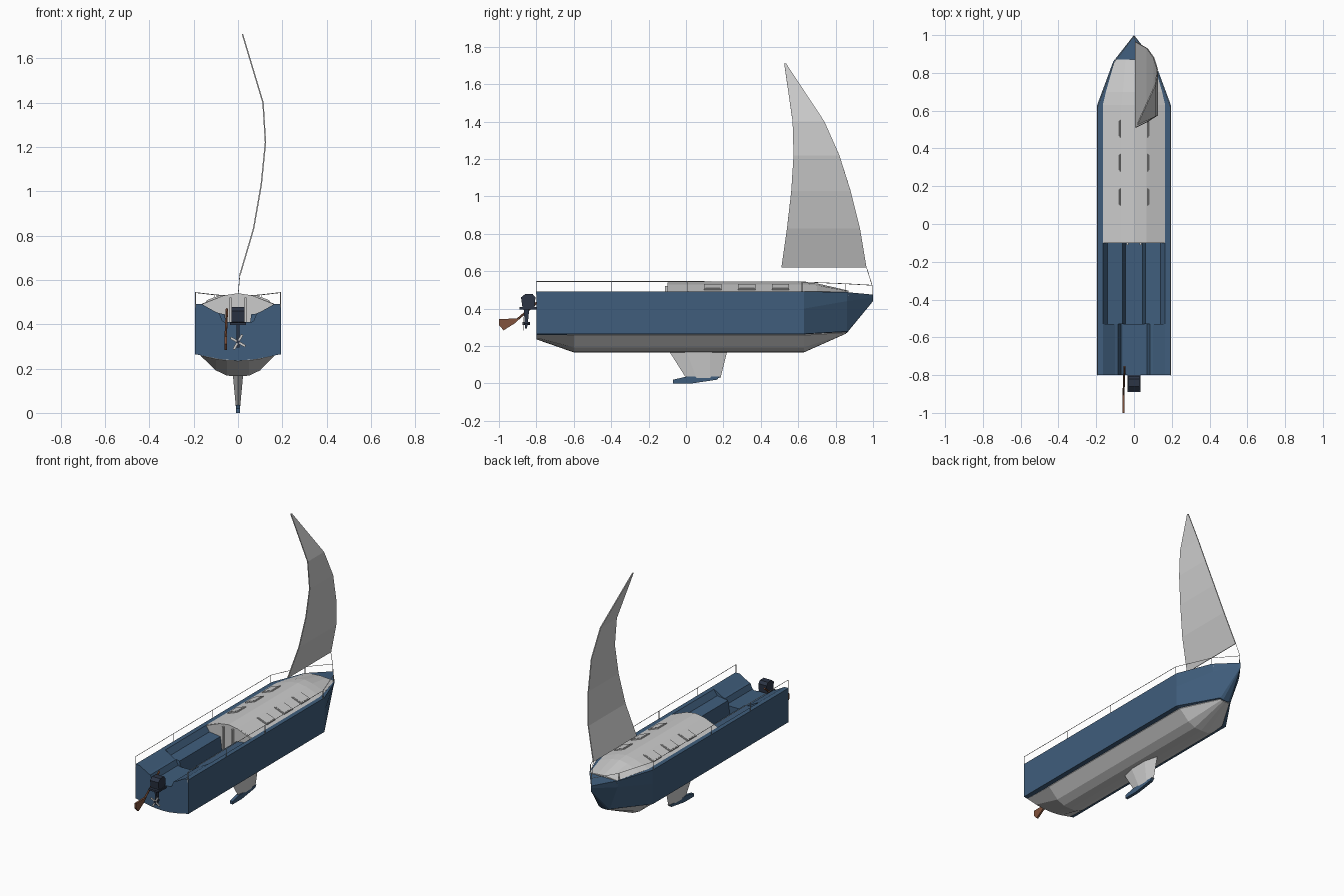
import bpy, bmesh, math
from mathutils import Vector, Matrix

if "Cube" in bpy.data.objects:
    bpy.data.objects.remove(bpy.data.objects["Cube"])


def material(name, rgb):
    m = bpy.data.materials.new(name)
    m.diffuse_color = (*rgb, 1)
    m.use_nodes = True
    m.node_tree.nodes["Principled BSDF"].inputs["Base Color"].default_value = m.diffuse_color
    return m


BLUE = material("hull_blue", (0.05, 0.11, 0.2))
DARK = material("motor_dark", (0.025, 0.035, 0.06))
BROWN = material("wood_brown", (0.22, 0.085, 0.045))
PALE = material("deck_grey", (0.8, 0.8, 0.8))


def finish(name, bm, mat=None):
    bmesh.ops.remove_doubles(bm, verts=bm.verts, dist=1e-5)
    bmesh.ops.recalc_face_normals(bm, faces=bm.faces)
    me = bpy.data.meshes.new(name)
    bm.to_mesh(me)
    bm.free()
    ob = bpy.data.objects.new(name, me)
    bpy.context.collection.objects.link(ob)
    if mat:
        me.materials.append(mat)
    return ob


def loft(name, rings, mat=None, cap_start=True, cap_end=True, closed=True):
    bm = bmesh.new()
    vs = [[bm.verts.new(p) for p in r] for r in rings]
    n = len(rings[0])
    for a, b in zip(vs, vs[1:]):
        for i in range(n if closed else n - 1):
            j = (i + 1) % n
            bm.faces.new((a[i], a[j], b[j], b[i]))
    if closed and cap_start:
        bm.faces.new(vs[0])
    if closed and cap_end:
        bm.faces.new(vs[-1])
    return finish(name, bm, mat)


def mirror_ring(half, y):
    # half runs from bottom centre to top centre
    return [(x, y, z) for x, z in half] + [(-x, y, z) for x, z in half[-2:0:-1]]


def plate(name, yz, x0, x1, mat=None):
    return loft(name, [[(x, y, z) for y, z in yz] for x in (x0, x1)], mat)


def box(name, center, size, mat=None, rot=None):
    bm = bmesh.new()
    bmesh.ops.create_cube(bm, size=1)
    bm.transform(Matrix.Translation(center) @ (rot or Matrix()) @ Matrix.Diagonal((*size, 1)))
    return finish(name, bm, mat)


def rod(name, a, b, r, mat=None, sides=6):
    a, b = Vector(a), Vector(b)
    bm = bmesh.new()
    bmesh.ops.create_cone(bm, cap_ends=True, segments=sides, radius1=r, radius2=r, depth=(b - a).length)
    rot = (b - a).to_track_quat('Z', 'Y').to_matrix().to_4x4()
    bm.transform(Matrix.Translation((a + b) / 2) @ rot)
    return finish(name, bm, mat)


# Blue hull with sunken cockpit, lofted from stern to bow
aft = [(.165, .492), (.1, .455), (.085, .45), (.07, .415), (.06, .41), (0, .41)]
well = [(.165, .492), (.14, .455), (.1, .45), (.06, .445), (.045, .34), (0, .34)]
deck = [(.165, .492), (.14, .487), (.1, .487), (.06, .487), (.045, .487), (0, .487)]
side = [(.195, .265), (.195, .4), (.195, .492)]
stern = [(0, .236), (.08, .243)] + side
mid = [(0, .262), (.16, .262)] + side
bow = [(0, .27), (.02, .27), (.04, .278), (.098, .44), (.11, .488),
       (.095, .488), (.08, .487), (.06, .487), (.04, .487), (.02, .487), (0, .487)]
tip = [(0, .44), (0, .44), (0, .445), (0, .46)] + [(0, .475)] * 7
stations = [(-.8, stern + aft), (-.6, mid + aft), (-.53, mid + aft), (-.529, mid + well),
            (-.09, mid + well), (-.089, mid + deck), (.63, mid + deck), (.86, bow), (1, tip)]
loft("hull", [mirror_ring(h, y) for y, h in stations], BLUE, cap_end=False)

# Grey underbody
belly = [(0, .166), (.05, .168), (.1, .192), (.165, .258), (.165, .264), (0, .264)]
flat = [(0, .235), (.05, .237), (.1, .244), (.17, .259), (.17, .264), (0, .264)]
nose = [(0, .266), (.015, .266), (.03, .268), (.035, .272), (.035, .275), (0, .275)]
loft("underbody", [mirror_ring(h, y) for y, h in
                   [(-.798, flat), (-.6, belly), (.63, belly), (.855, nose)]], PALE)

# Cabin roof
roof = [(0, .47), (.165, .47), (.165, .492), (.065, .53), (0, .54)]
front = [(0, .47), (.1, .47), (.1, .488), (.045, .493), (0, .496)]
loft("cabin_roof", [mirror_ring(h, y) for y, h in
                    [(-.09, roof), (.63, roof), (.7, [(x * .9, z - (.005 if z > .5 else 0)) for x, z in roof]),
                     (.87, front)]], PALE)

# Cabin bulkhead with companionway door
wall = [(0, .335), (.045, .335), (.06, .445), (.14, .455), (.165, .49), (.065, .53), (0, .54)]
loft("cabin_bulkhead", [mirror_ring(wall, y) for y in (-.1, -.085)], PALE)
for s in (-1, 1):
    box("door_post", (s * .034, -.104, .43), (.01, .014, .18), PALE)

# Roof hatches, three per side
for s in (-1, 1):
    tilt = Matrix.Rotation(s * .363, 4, 'Y')
    for y in (.505, .325, .143):
        box("hatch_frame", (s * .108, y, .515), (.078, .092, .008), PALE, tilt)
        box("hatch_pane", (s * .108, y, .517), (.066, .08, .008), PALE, tilt)

# Keel fin and ballast foot
def fin_ring(y0, y1, w, z):
    q = (y1 - y0) * .3
    return [(0, y0, z), (w, y0 + q, z), (w, y1 - q, z), (0, y1, z), (-w, y1 - q, z), (-w, y0 + q, z)]
loft("keel_fin", [fin_ring(-.095, .222, .024, .18), fin_ring(0, .185, .01, .03)], PALE)
plate("keel_foot", [(-.07, 0), (.03, 0), (.165, .02), (.18, .036), (0, .036), (-.07, .02)], -.01, .01, BLUE)

# Curved sail: luff y, leech y, x belly, height
rows = [(.965, .51, .008, .62), (.93, .54, .07, .83), (.88, .563, .105, 1.03), (.82, .575, .124, 1.22),
        (.74, .57, .113, 1.4), (.535, .525, .02, 1.71)]
sail = loft("sail", [[(x, l + (t - l) * k / 3, z) for k in range(4)] for l, t, x, z in rows],
            PALE, closed=False)
mod = sail.modifiers.new("thickness", 'SOLIDIFY')
mod.thickness = .006
mod.offset = 0
rod("sail_tack_line", (.008, .965, .62), (0, .995, .525), .0015)

# Guard rails and stanchions
for s in (-1, 1):
    path = [(s * .192, -.8, .545), (s * .192, -.4, .545), (s * .192, .01, .545), (s * .192, .62, .543),
            (s * .105, .855, .533), (0, .995, .525)]
    for a, b in zip(path, path[1:]):
        rod("guard_rail", a, b, .0017)
    for x, y, z in path:
        rod("stanchion", (x, y, .475), (x, y, z), .0017)

# Outboard motor
plate("motor_cowl", [(-.875, .41), (-.81, .4), (-.805, .46), (-.82, .478), (-.86, .478), (-.882, .46)],
      -.03, .03, DARK)
box("motor_bracket", (0, -.835, .402), (.07, .11, .012), DARK)
plate("motor_leg", [(-.868, .4), (-.838, .4), (-.845, .33), (-.85, .295), (-.86, .295)], -.007, .007, DARK)
rod("propeller_hub", (0, -.875, .32), (0, -.835, .32), .008, DARK, 8)
for k in range(4):
    turn = Matrix.Rotation(math.radians(30 + 90 * k), 4, 'Y')
    box("propeller_blade", Vector((0, -.87, .32)) + turn @ Vector((0, 0, .02)), (.011, .004, .036), PALE, turn)

# Steering oar
rod("oar_shaft", (-.05, -.755, .468), (-.056, -.91, .335), .006, BROWN)
plate("oar_blade", [(-.89, .347), (-1, .345), (-1, .312), (-.975, .284), (-.91, .325)], -.062, -.05, BROWN)
